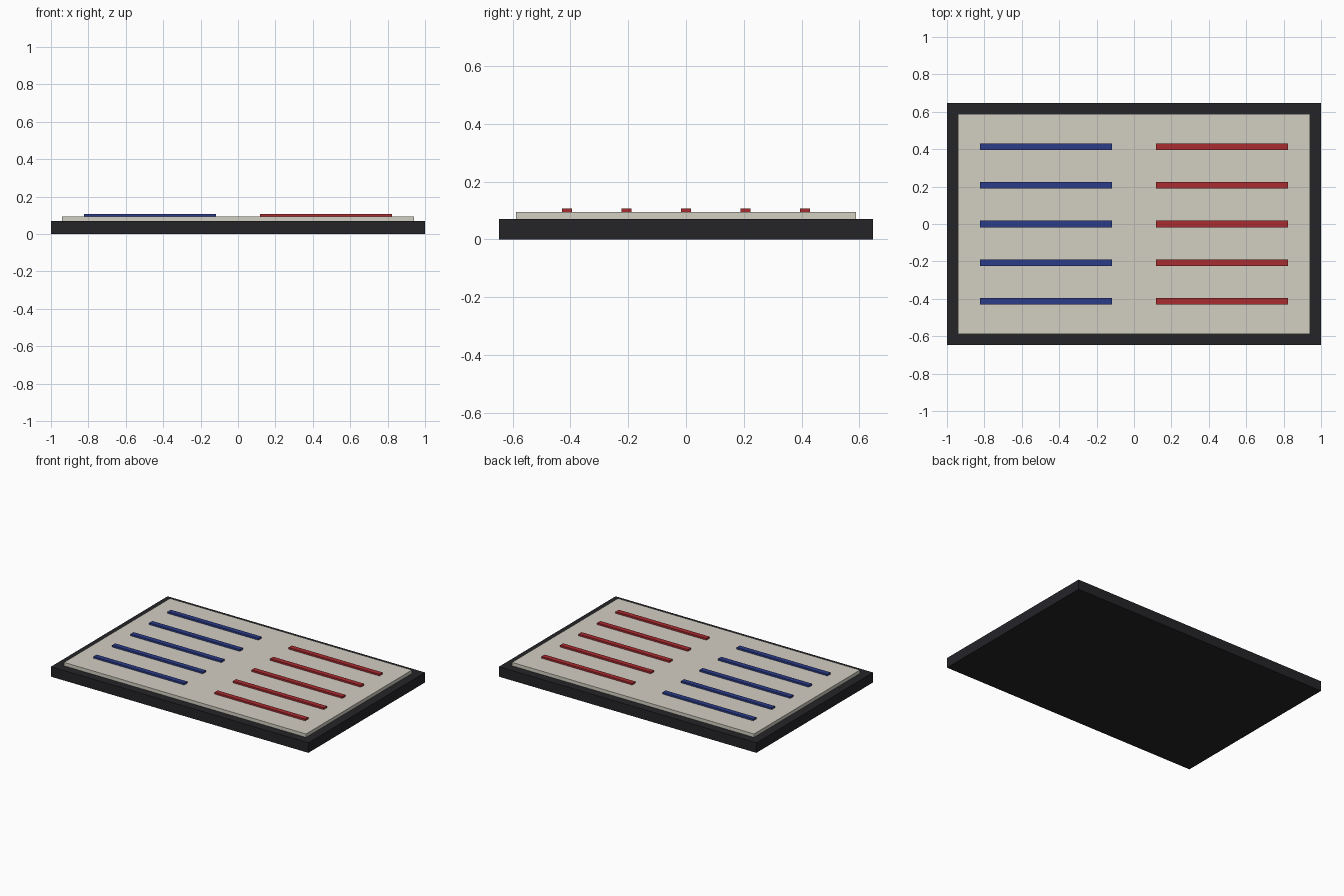
import bpy

if "Cube" in bpy.data.objects:
    bpy.data.objects.remove(bpy.data.objects["Cube"])


def material(name, rgb):
    m = bpy.data.materials.new(name)
    m.diffuse_color = (*rgb, 1)
    m.use_nodes = True
    m.node_tree.nodes["Principled BSDF"].inputs["Base Color"].default_value = m.diffuse_color
    return m


def box(name, center, size, mat):
    bpy.ops.mesh.primitive_cube_add(size=1, location=center)
    ob = bpy.context.object
    ob.name = name
    ob.scale = size
    bpy.ops.object.transform_apply(location=False, rotation=False, scale=True)
    ob.data.materials.append(mat)
    return ob


black = material("black", (0.018, 0.018, 0.022))
cream = material("cream", (0.65, 0.62, 0.54))
blue = material("blue", (0.025, 0.045, 0.25))
red = material("red", (0.4, 0.025, 0.03))

BASE_TOP, PANEL_TOP, BAR_TOP = 0.07, 0.094, 0.106

# Dark base slab and the pale panel on it
box("base", (0, 0, BASE_TOP / 2), (2, 1.294, BASE_TOP), black)
box("panel", (0, 0, (BASE_TOP + PANEL_TOP) / 2),
    (1.88, 1.176, PANEL_TOP - BASE_TOP), cream)

# Two columns of five raised bars
for side, label, mat in ((-1, "left_bar", blue), (1, "right_bar", red)):
    for i in range(5):
        box(f"{label}_{i + 1}",
            (side * 0.47, (i - 2) * 0.206, (PANEL_TOP + BAR_TOP) / 2),
            (0.705, 0.035, BAR_TOP - PANEL_TOP), mat)
